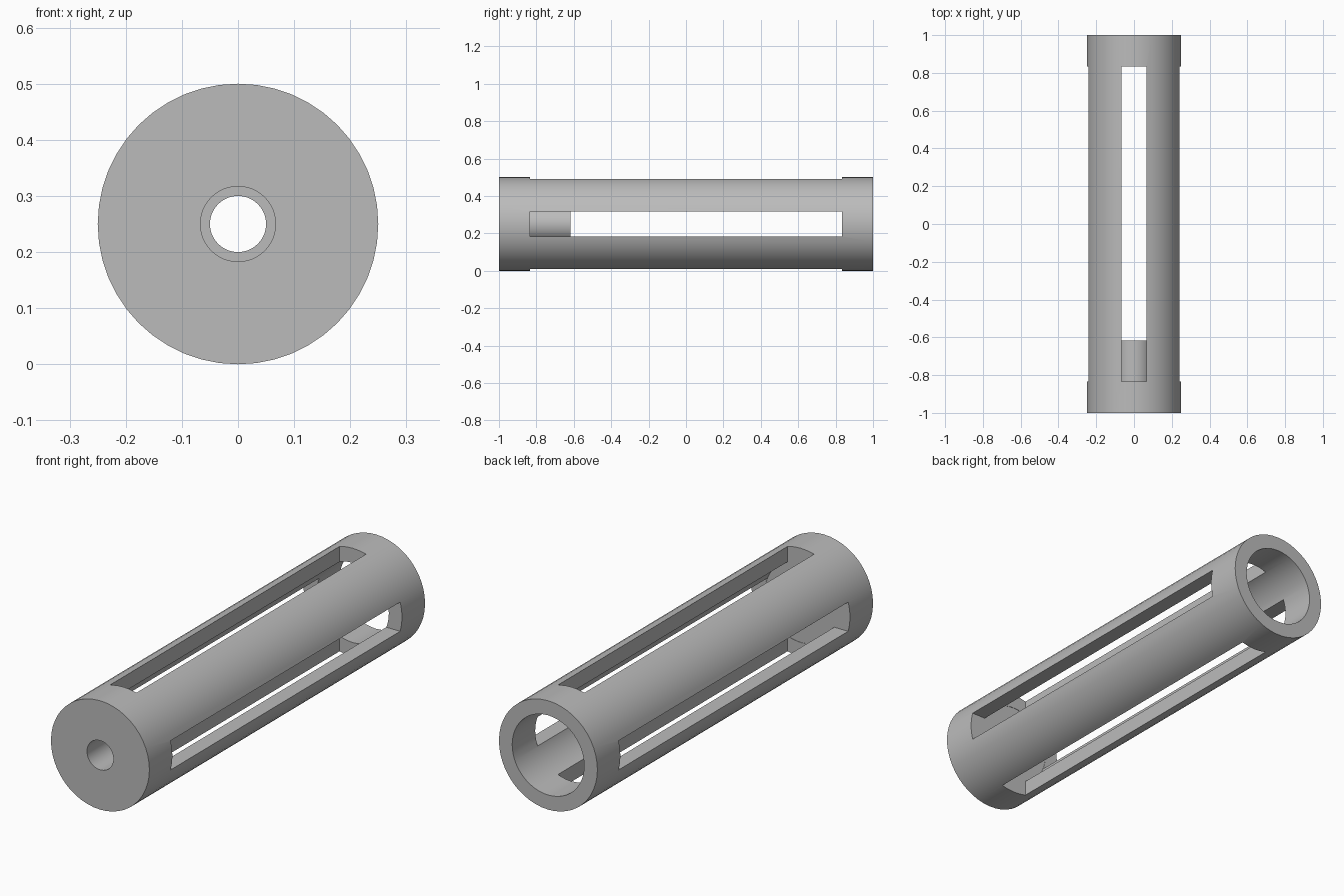
import bpy, bmesh, math
from mathutils import Matrix, Vector

if "Cube" in bpy.data.objects:
    bpy.data.objects.remove(bpy.data.objects["Cube"], do_unlink=True)

SEGMENTS = 48
CENTRE_Z = 0.25

grey = bpy.data.materials.new("plain grey")
grey.use_nodes = True
colour = (0.5, 0.5, 0.5, 1)
grey.diffuse_color = colour
grey.node_tree.nodes["Principled BSDF"].inputs["Base Color"].default_value = colour


def finish(name, bm):
    bmesh.ops.recalc_face_normals(bm, faces=bm.faces)
    mesh = bpy.data.meshes.new(name)
    bm.to_mesh(mesh)
    bm.free()
    mesh.materials.append(grey)
    obj = bpy.data.objects.new(name, mesh)
    bpy.context.collection.objects.link(obj)
    return obj


def lathe(name, profile):
    """Revolve a closed (radius, y) outline around the long axis."""
    bm = bmesh.new()
    rings = []
    for i in range(SEGMENTS):
        a = math.tau * i / SEGMENTS
        rings.append([bm.verts.new((r * math.cos(a), y, CENTRE_Z + r * math.sin(a)))
                      for r, y in profile])
    n = len(profile)
    for i, ring in enumerate(rings):
        following = rings[(i + 1) % SEGMENTS]
        for j in range(n):
            k = (j + 1) % n
            bm.faces.new((ring[j], ring[k], following[k], following[j]))
    return finish(name, bm)


# Tube with open back, closed front, and a bored boss inside the front end
wall, bore, boss, hole, lip = 0.25, 0.183, 0.1, 0.067, 0.05
floor, boss_end = -0.835, -0.617
body = lathe("slotted_tube", [
    (hole, -1), (wall, -1), (wall, 1), (bore, 1), (bore, floor),
    (boss, floor), (boss, boss_end), (lip, boss_end),
    (lip, boss_end - 0.05), (hole, boss_end - 0.05)])

# Four long slots, cut through the outer wall only so the boss stays whole
bm = bmesh.new()
for quarter in range(4):
    matrix = (Matrix.Translation((0, 0, CENTRE_Z))
              @ Matrix.Rotation(quarter * math.pi / 2, 4, "Y")
              @ Matrix.Translation((0, 0, 0.22))
              @ Matrix.Diagonal(Vector((2 * hole, 1.666, 0.16, 1))))
    bmesh.ops.create_cube(bm, size=1, matrix=matrix)
cutter = finish("slot_cutter", bm)
cutter.hide_render = True

cut = body.modifiers.new("slots", "BOOLEAN")
cut.operation = "DIFFERENCE"
cut.solver = "EXACT"
cut.object = cutter

bpy.ops.object.select_all(action="DESELECT")
body.select_set(True)
bpy.context.view_layer.objects.active = body
bpy.ops.object.modifier_apply(modifier=cut.name)
bpy.data.objects.remove(cutter, do_unlink=True)
bpy.ops.object.shade_smooth_by_angle(angle=math.radians(30))
